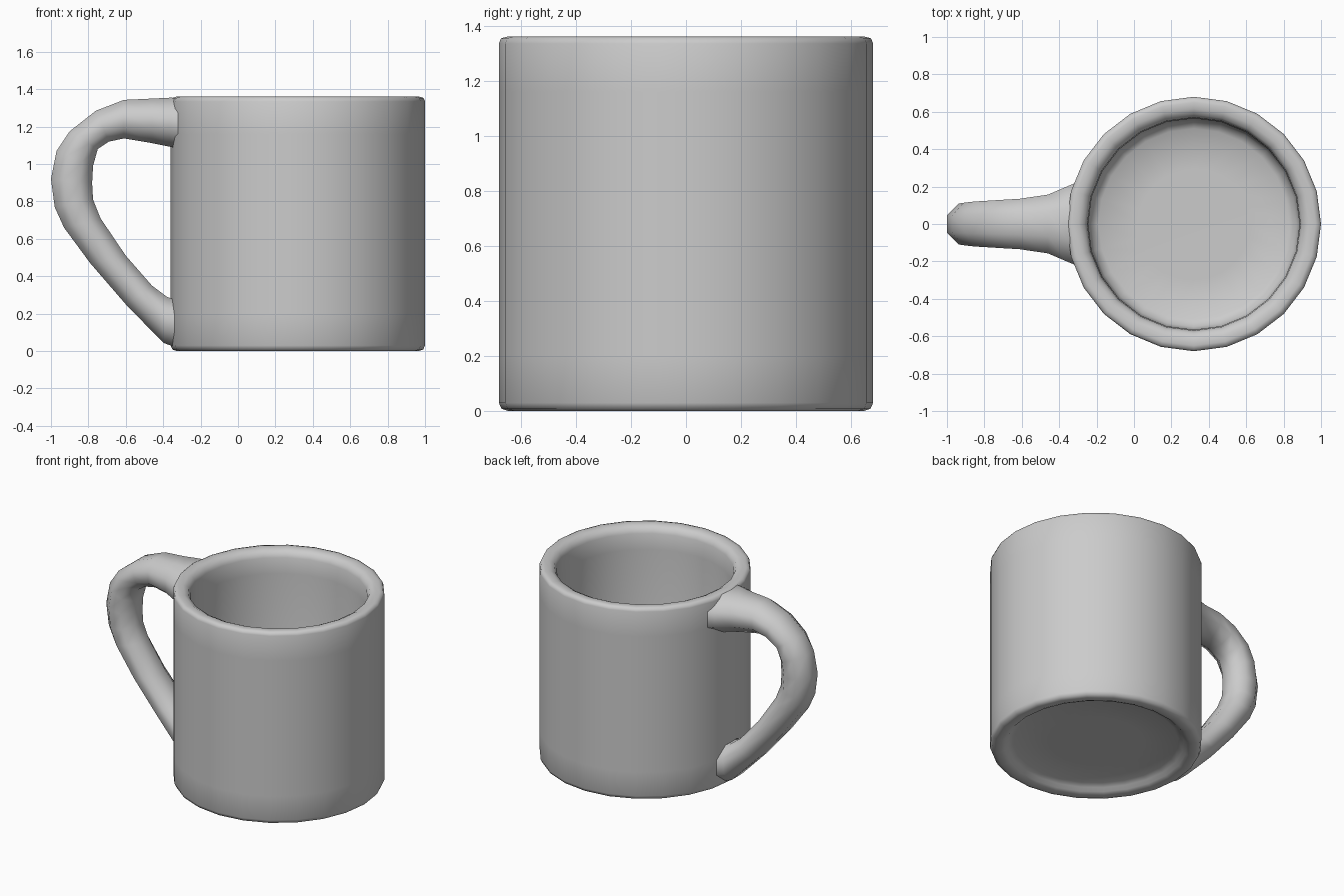
import bpy, bmesh
from math import cos, sin, pi

CX = 0.32      # cup axis
SIDES = 24


def make_object(name, bm, angle):
    bmesh.ops.remove_doubles(bm, verts=bm.verts, dist=1e-5)
    bmesh.ops.recalc_face_normals(bm, faces=bm.faces)
    mesh = bpy.data.meshes.new(name)
    bm.to_mesh(mesh)
    bm.free()
    ob = bpy.data.objects.new(name, mesh)
    bpy.context.collection.objects.link(ob)
    bpy.ops.object.select_all(action='DESELECT')
    ob.select_set(True)
    bpy.context.view_layer.objects.active = ob
    bpy.ops.object.shade_smooth_by_angle(angle=angle)
    return ob


def bridge(bm, rings):
    for a, b in zip(rings, rings[1:]):
        n = len(a)
        for i in range(n):
            j = (i + 1) % n
            bm.faces.new((a[i], a[j], b[j], b[i]))
    bm.faces.new(rings[0])
    bm.faces.new(rings[-1])


# Cup: one lathed profile, from the recessed base, up the wall, into the bowl
profile = [(0.30, 0.045), (0.53, 0.045), (0.565, 0.03), (0.585, 0.01),
           (0.61, 0.0), (0.645, 0.0), (0.67, 0.008), (0.68, 0.03),
           (0.68, 0.20), (0.68, 1.16), (0.68, 1.335), (0.672, 1.354),
           (0.65, 1.36), (0.615, 1.358), (0.585, 1.343), (0.57, 1.31),
           (0.565, 1.20), (0.565, 0.20), (0.55, 0.145), (0.51, 0.115),
           (0.30, 0.11)]
bm = bmesh.new()
rings = []
for r, z in profile:
    rings.append([bm.verts.new((CX + r * cos(2 * pi * i / SIDES),
                                r * sin(2 * pi * i / SIDES), z))
                  for i in range(SIDES)])
bridge(bm, rings)
make_object("cup_body", bm, 1.0)

# Handle: octagonal sections (outer x, z, inner x, z, half width)
sections = [
    (-0.30, 1.350, -0.30, 1.080, 0.225),
    (-0.36, 1.355, -0.36, 1.092, 0.200),
    (-0.46, 1.350, -0.46, 1.112, 0.157),
    (-0.61, 1.343, -0.61, 1.137, 0.135),
    (-0.76, 1.285, -0.69, 1.120, 0.127),
    (-0.90, 1.175, -0.75, 1.080, 0.120),
    (-0.97, 1.070, -0.775, 0.990, 0.113),
    (-1.00, 0.920, -0.78, 0.900, 0.110),
    (-0.98, 0.770, -0.775, 0.810, 0.110),
    (-0.93, 0.660, -0.735, 0.710, 0.112),
    (-0.79, 0.470, -0.60, 0.510, 0.115),
    (-0.60, 0.250, -0.46, 0.350, 0.120),
    (-0.40, 0.045, -0.38, 0.290, 0.140),
    (-0.31, 0.010, -0.31, 0.265, 0.150)]
bm = bmesh.new()
rings = []
k = 1 / cos(pi / 8)
for ox, oz, ix, iz, w in sections:
    ring = []
    for i in range(8):
        t = (i + 0.5) * pi / 4
        c, s = 0.5 * k * cos(t), k * sin(t)
        ring.append(bm.verts.new(((ox + ix) / 2 + (ox - ix) * c, w * s,
                                  (oz + iz) / 2 + (oz - iz) * c)))
    rings.append(ring)
bridge(bm, rings)
make_object("handle", bm, 1.1)
